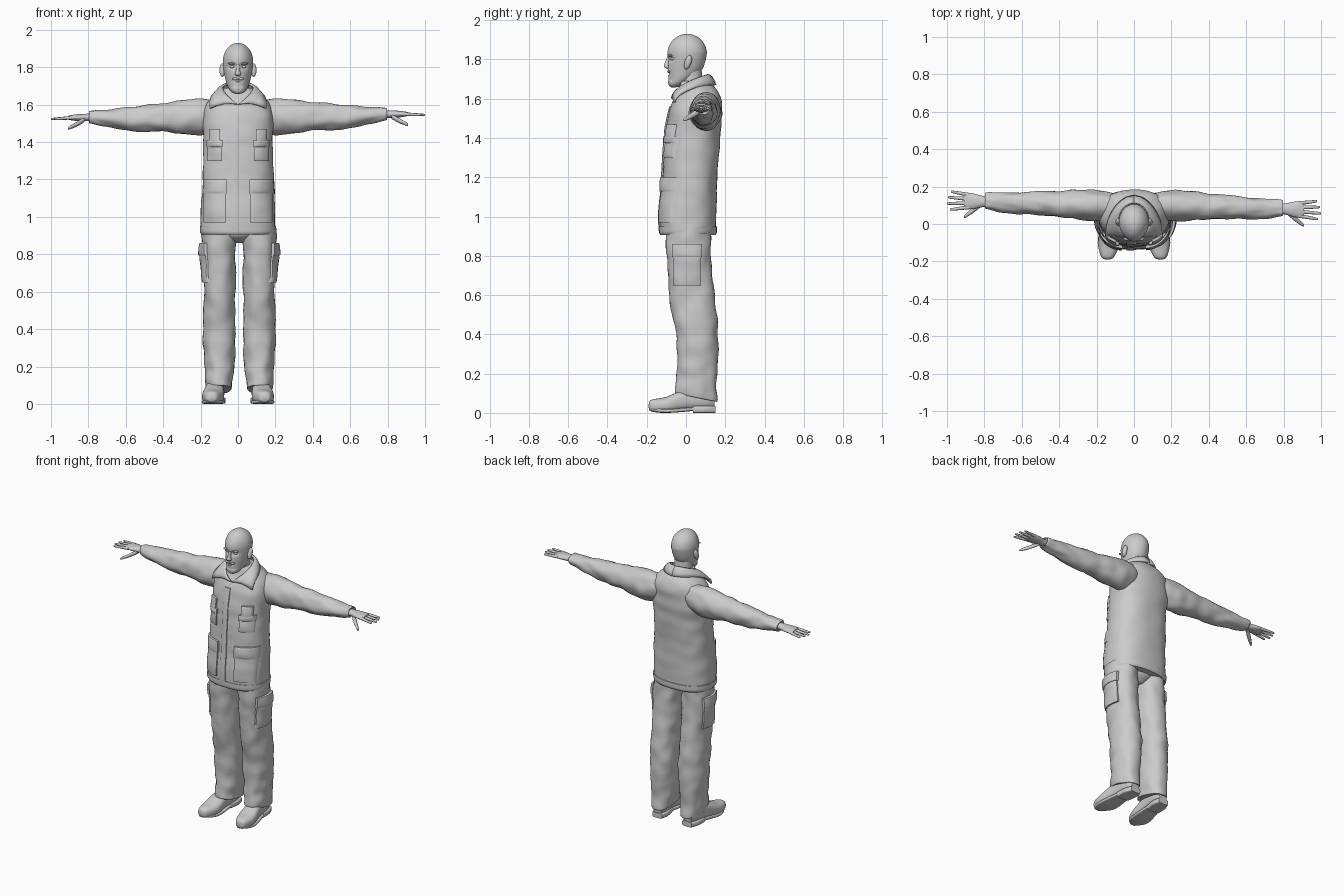
import bpy, bmesh, math
from mathutils import Vector, noise
from mathutils.bvhtree import BVHTree

cube = bpy.data.objects.get("Cube")
if cube:
    bpy.data.objects.remove(cube)

shade = (.6, .6, .6, 1)
grey = bpy.data.materials.new("plain grey")
grey.use_nodes = True
grey.diffuse_color = shade
grey.node_tree.nodes["Principled BSDF"].inputs["Base Color"].default_value = shade
made = []
sides = {"left": 1, "right": -1}


def finish(name, bm):
    bmesh.ops.recalc_face_normals(bm, faces=bm.faces)
    mesh = bpy.data.meshes.new(name)
    bm.to_mesh(mesh)
    bm.free()
    mesh.materials.append(grey)
    obj = bpy.data.objects.new(name, mesh)
    bpy.context.collection.objects.link(obj)
    made.append(obj)
    return obj


def skin(bm, rows):
    """Fill quads between neighbouring rows of vertices."""
    for row, following in zip(rows, rows[1:]):
        for a, b, c, d in zip(row, row[1:], following[1:], following):
            bm.faces.new((a, b, c, d))


def smooth_rows(rows, steps):
    """Pass a smooth curve through rows of numbers."""
    rows = [Vector(row) for row in rows]
    padded = [rows[0]] + rows + [rows[-1]]
    result = []
    for before, start, end, after in zip(padded, padded[1:], padded[2:], padded[3:]):
        for step in range(steps):
            t = step / steps
            ease = t * t * (3 - 2 * t)
            leave = (end - before) / 2 * t * (1 - t) ** 2
            arrive = (after - start) / 2 * t * t * (1 - t)
            result.append(start.lerp(end, ease) + leave - arrive)
    return result + [rows[-1]]


def loft(name, axis, rows, across=0, sides_count=32, steps=6, power=2, fold=0, shape=Vector):
    """Each row holds position along the axis, centre offset and two radii."""
    bm = bmesh.new()
    rings = []
    for along, offset, wide, deep in smooth_rows(rows, steps):
        ring = []
        for k in range(sides_count):
            angle = math.tau * k / sides_count
            c, s = math.cos(angle), math.sin(angle)
            crease = fold * noise.noise(Vector((along * 14, c * 1.5 + across * 9, s * 1.5)))
            u = across + math.copysign(abs(c) ** (2 / power), c) * (wide + crease)
            v = offset + math.copysign(abs(s) ** (2 / power), s) * (deep + crease)
            point = {"x": (along, u, v), "y": (u, along, v), "z": (u, v, along)}[axis]
            ring.append(bm.verts.new(shape(Vector(point))))
        rings.append(ring)
    skin(bm, [ring + ring[:1] for ring in rings])
    bm.faces.new(rings[0])
    bm.faces.new(rings[-1])
    return finish(name, bm)


def blob(name, centre, radii, tilt=0):
    bm = bmesh.new()
    bmesh.ops.create_uvsphere(bm, u_segments=20, v_segments=12, radius=1)
    for vert in bm.verts:
        scaled = Vector([a * b for a, b in zip(vert.co, radii)])
        scaled.y += tilt * scaled.z
        vert.co = scaled + Vector(centre)
    return finish(name, bm)


def surface_of(obj):
    return BVHTree.FromPolygons([v.co for v in obj.data.vertices],
                                [p.vertices for p in obj.data.polygons])


def patch(name, surface, view, middle, half, bottom, top, thick, n=14):
    """Padded panel laid on a surface, seen from the front or from one flank."""
    bm = bmesh.new()
    ray = Vector((-view, 0, 0)) if view else Vector((0, 1, 0))
    grid = []
    for i in range(n + 1):
        row = []
        for j in range(n + 1):
            a, b = [min(max((k - 1) / (n - 2), 0), 1) for k in (i, j)]
            u, z = middle + half * (2 * a - 1), bottom + (top - bottom) * b
            start = Vector((view, u, z)) if view else Vector((u, -1, z))
            hit = surface.ray_cast(start, ray)[0] or surface.find_nearest(start + ray)[0]
            rim = i in (0, n) or j in (0, n)
            puff = .7 + .3 * math.sqrt(abs(math.sin(math.pi * a) * math.sin(math.pi * b)))
            lift = -.006 if rim else thick * puff
            row.append(bm.verts.new(hit - ray * lift))
        grid.append(row)
    skin(bm, grid)
    return finish(name, bm)


def pocket(name, surface, view, middle, half, bottom, top):
    """Pouch with a wider, thicker flap over its upper part."""
    fold_line = bottom + (top - bottom) * .68
    patch(name + "_pocket", surface, view, middle, half, bottom, top - .02, .014)
    patch(name + "_flap", surface, view, middle, half + .004, fold_line, top, .023)


# Jacket body, hem band, placket and pockets
jacket = loft("jacket", "z", [
    (.91, .01, .18, .13), (.92, .01, .2, .14), (1, .01, .2, .145), (1.2, .02, .19, .14),
    (1.4, .035, .185, .14), (1.5, .045, .19, .135), (1.58, .055, .18, .125),
    (1.64, .06, .14, .1), (1.69, .04, .07, .07)], sides_count=56, steps=9, power=2.4, fold=.006)
loft("hem_band", "z", [(.905, .01, .195, .14), (.92, .01, .203, .147), (.95, .01, .204, .148)],
     sides_count=56, power=2.4)
cloth = surface_of(jacket)
patch("front_placket", cloth, 0, -.02, .02, .92, 1.56, .009)
for label, side in sides.items():
    pocket(label + "_chest", cloth, 0, side * .125, .04, 1.3, 1.41)
    patch(label + "_pen_pocket", cloth, 0, side * .125, .03, 1.38, 1.47, .022)
    pocket(label + "_hip", cloth, 0, side * .125, .06, .97, 1.2)

# Turned-down collar, sweeping from the front point to the nape
for label, side in sides.items():
    bm = bmesh.new()
    strip = []
    for k in range(21):
        turn = math.pi * k / 20
        rise, fall = math.sin(turn / 2), max(math.cos(turn / 2), 0)
        neckline = Vector((.08 * math.sin(turn), .02 - .09 * math.cos(turn), 1.6 + .12 * rise))
        edge = Vector((.15 * math.sqrt(fall), -.06 + .21 * k / 20, 1.58 + .09 * math.sqrt(rise)))
        row = []
        for j in range(5):
            point = neckline.lerp(edge, j / 4)
            point.z += .014 * math.sin(math.pi * j / 4)
            row.append(bm.verts.new((side * point.x, point.y, point.z)))
        strip.append(row)
    skin(bm, strip)
    solid = finish(label + "_collar", bm).modifiers.new("thickness", "SOLIDIFY")
    solid.thickness, solid.offset = .012, 0

# Sleeves and hands
for label, side in sides.items():
    def swing(co):
        reach = max(co.x - .2, 0) * side
        return Vector((co.x * side, co.y - .033 * reach, co.z + .014 * reach))

    loft(label + "_sleeve", "x", [
        (.08, 1.56, .05, .07), (.2, 1.535, .08, .097), (.4, 1.533, .07, .077), (.6, 1.53, .058, .06),
        (.78, 1.54, .045, .038), (.79, 1.54, .03, .03)], across=.1, steps=8, fold=.009, shape=swing)
    loft(label + "_palm", "x", [
        (.76, 1.54, .026, .02), (.81, 1.54, .03, .02), (.87, 1.54, .043, .017), (.91, 1.54, .035, .01)],
        across=.1, shape=swing)
    for spread, finger in zip((-1.5, -.5, .5, 1.5), ("index", "middle", "ring", "little")):
        def fan(co):
            co.y += spread * .1 * (co.x - .88)
            return swing(co)

        tip = 1.002 - .014 * abs(spread + .2)
        loft(label + "_" + finger + "_finger", "x", [
            (.88, 1.54, .011, .01), (tip - .01, 1.535, .007, .006), (tip, 1.535, .002, .002)],
            across=.1 + .022 * spread, sides_count=12, shape=fan)

    def hang(co):
        drop = co.x - .82
        return swing(co - Vector((0, .8 * drop, .6 * drop)))

    loft(label + "_thumb", "x", [
        (.82, 1.53, .016, .014), (.86, 1.53, .016, .013), (.9, 1.535, .01, .009), (.91, 1.535, .003, .003)],
        across=.085, sides_count=12, shape=hang)

# Trousers, cargo pockets and shoes
loft("trouser_seat", "z", [(.86, .02, .03, .05), (.9, .01, .12, .1), (.98, .01, .17, .11)])
for label, side in sides.items():
    def slant_hem(co):
        low = max(0, 1 - (co.z - .08) / .15)
        return Vector((side * co.x + .007, co.y, co.z - .2 * low * (co.y - .05)))

    leg = loft(label + "_trouser_leg", "z", [
        (.08, .05, .06, .1), (.09, .05, .07, .11), (.2, .056, .077, .102), (.4, .055, .088, .108),
        (.6, .03, .083, .115), (.8, .014, .088, .115), (.95, .01, .09, .11)],
        across=.107, steps=8, power=2.2, fold=.009, shape=slant_hem)
    pocket(label + "_cargo", surface_of(leg), side, .005, .072, .65, .86)

    def splay(co):
        return Vector((side * (co.x + .125 - .09 * co.y), co.y, max(co.z, 0)))

    loft(label + "_shoe", "y", [
        (-.19, .035, .01, .01), (-.175, .037, .035, .03), (-.1, .041, .058, .041), (0, .068, .05, .055),
        (.1, .076, .045, .06), (.146, .07, .03, .045)], power=2.5, shape=splay)
    loft(label + "_sole", "y", [(-.185, .02, .02, .01), (-.1, .01, .06, .01), (.04, .02, .046, .01)],
         power=5, shape=splay)
    loft(label + "_heel", "y", [(.035, .018, .046, .018), (.1, .018, .05, .018), (.15, .018, .036, .018)],
         power=5, shape=splay)


# Head with sunken eye sockets, a narrower face and a round crown
def carve_face(co):
    if co.y < 0:
        co.x *= 1 + 1.3 * co.y
        socket = Vector(((abs(co.x) - .03) / .02, (co.z - 1.803) / .014))
        mouth = Vector((co.x / .025, (co.z - 1.727) / .006))
        co.y += .014 * math.exp(-socket.length_squared) + .006 * math.exp(-mouth.length_squared)
    return co


jaw = [(1.658, -.06, .01, .01), (1.664, -.055, .03, .03), (1.68, -.045, .047, .044),
       (1.71, -.02, .061, .069), (1.75, -.005, .071, .088), (1.79, .003, .078, .095)]
crown = []
for k in range(9):
    lift = math.pi / 2 * k / 8.2
    crown.append((1.83 + .1 * math.sin(lift), .006, .081 * math.cos(lift), .1 * math.cos(lift)))
loft("head", "z", jaw + crown, sides_count=64, shape=carve_face)
loft("neck", "z", [(1.58, .04, .07, .07), (1.66, .03, .06, .06), (1.76, .02, .057, .058)])
loft("nose", "z", [(1.753, -.088, .008, .006), (1.762, -.096, .017, .016), (1.785, -.093, .01, .014),
                   (1.815, -.086, .009, .009)])
blob("beard", (0, -.066, 1.686), (.038, .025, .03))
blob("lower_lip", (0, -.083, 1.72), (.017, .008, .004))
for label, side in sides.items():
    blob(label + "_moustache", (side * .014, -.087, 1.738), (.019, .009, .007))
    blob(label + "_eyeball", (side * .03, -.068, 1.802), (.012, .011, .008))
    blob(label + "_brow", (side * .03, -.079, 1.82), (.024, .011, .006))
    blob(label + "_ear", (side * .084, .01, 1.785), (.015, .018, .036), tilt=.25)

# Smooth shading with kept creases
bpy.ops.object.select_all(action="DESELECT")
for obj in made:
    obj.select_set(True)
bpy.context.view_layer.objects.active = made[0]
bpy.ops.object.shade_smooth_by_angle(angle=math.radians(45))
